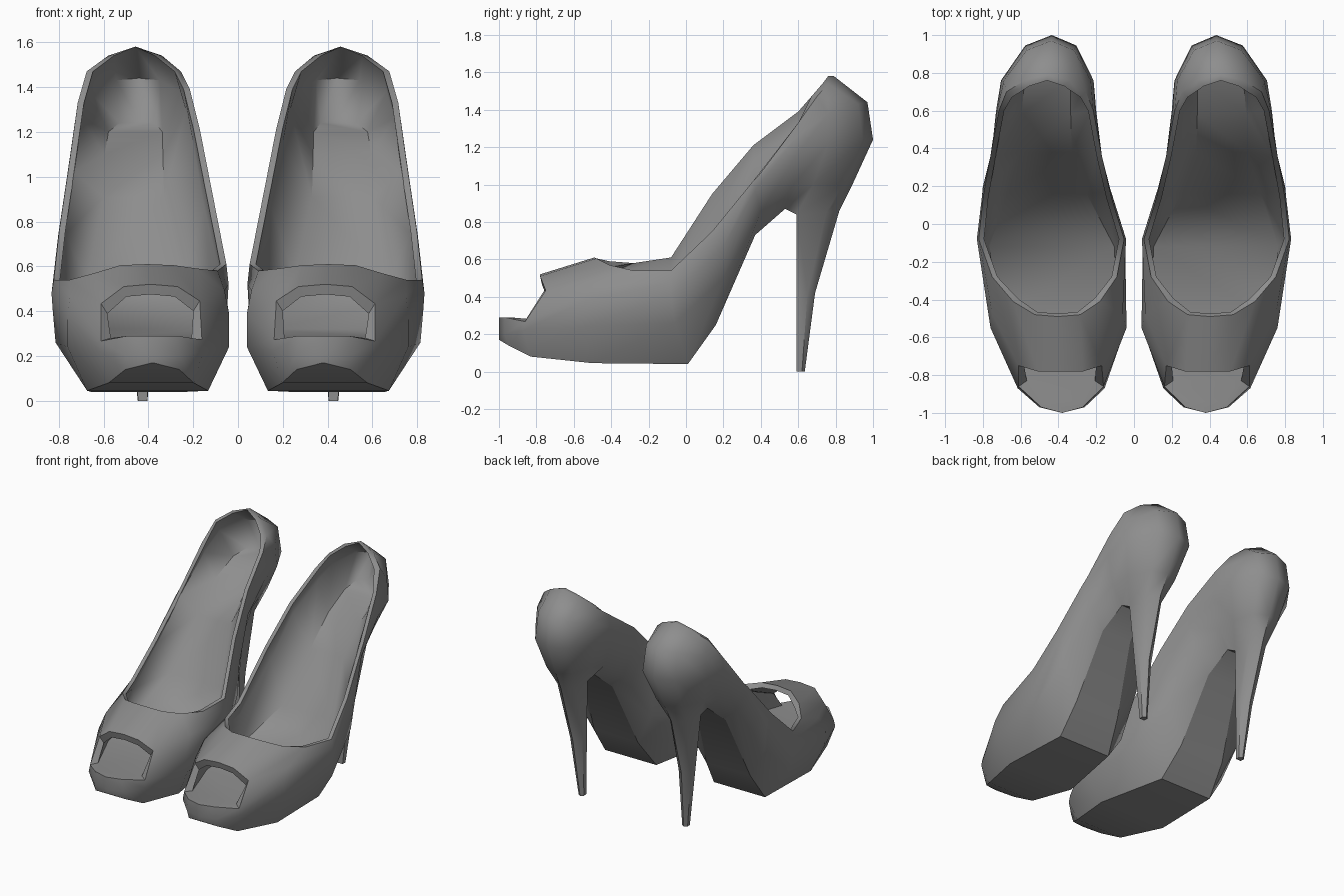
import bpy, bmesh, math

if "Cube" in bpy.data.objects:
    bpy.data.objects.remove(bpy.data.objects["Cube"])

# Pair of peep-toe platform pumps. Each rail runs from toe centre to heel centre
# as (y, z, half_width); both sides of a shoe come from the same rail.
SOLE = [(-1, .17, 0), (-.95, .14, .12), (-.83, .08, .19), (-.5, .045, .27), (.01, .04, .21),
        (.16, .25, .18), (.37, .73, .12), (.53, .87, .085), (.59, .84, .07), (.75, .85, .07), (.82, .86, 0)]
LOW = [(-1, .2, 0), (-.97, .2, .12), (-.87, .22, .23), (-.54, .24, .36), (-.06, .26, .375),
       (.2, .5, .32), (.4, .85, .23), (.56, .98, .19), (.68, 1, .16), (.84, 1, .105), (.89, 1, 0)]
LIP = [(-1, .29, 0), (-.97, .29, .11), (-.86, .27, .225), (-.55, .38, .36), (-.08, .42, .39),
       (.2, .7, .335), (.37, 1, .29), (.6, 1.18, .265), (.76, 1.22, .245), (.945, 1.24, .135), (1, 1.24, 0)]
VAMP = [(-.78, .52, 0), (-.78, .51, .12), (-.75, .44, .22), (-.48, .48, .345), (-.08, .5, .395),
        (.17, .8, .34), (.36, 1.08, .295), (.6, 1.28, .26), (.76, 1.38, .23), (.92, 1.43, .125), (.97, 1.44, 0)]
RIM = [(-.49, .61, 0), (-.48, .605, .12), (-.41, .58, .23), (-.28, .56, .33), (-.08, .575, .385),
       (.14, .85, .34), (.36, 1.11, .295), (.6, 1.36, .25), (.7, 1.47, .21), (.76, 1.54, .12), (.79, 1.58, 0)]
INSOLE = [(-.97, .29, 0), (-.94, .29, .10), (-.83, .28, .18), (-.5, .28, .31), (-.12, .32, .33),
          (.16, .55, .21), (.38, .91, .135), (.58, 1.1, .13), (.77, 1.2, .12), (.86, 1.24, .08), (.89, 1.26, 0)]
HEEL = [[(.59, .42, .045), (.65, .42, .05), (.69, .42, 0)],
        [(.59, 0, .02), (.62, 0, .022), (.635, 0, 0)]]
TILT = [0, 0, .01, .02, .035, .1, .1, .03, 0, 0, 0]      # inner edge sits higher than outer
CENTRE = [(-1, .38), (-.54, .40), (-.1, .435), (.2, .465), (.7, .465), (1, .435)]


def centre(y):
    for (a, p), (b, q) in zip(CENTRE, CENTRE[1:]):
        if y <= b:
            return p + (q - p) * (y - a) / (b - a)
    return CENTRE[-1][1]


def inset(rail, dy, dz):
    """Lining copy of a rail, moved in by the leather thickness."""
    out = []
    for i, (y, z, w) in enumerate(rail):
        w = max(w - .028, 0) if i > 1 else w * .9
        out.append((y + (dy if i < 3 else -.03 if i > 7 else 0), z - (dz if i < 3 else 0), w))
    return out


bm = bmesh.new()


def ring(rail, tilt=0, shift=0):
    """Outer side toe to heel, then inner side back to the toe."""
    n = len(rail)
    both = [(1, i) for i in range(n)] + [(-1, i) for i in range(n - 2, -1, -1)]
    if rail[0][2] == 0:
        both.pop()
    return [bm.verts.new((centre(rail[i][0]) + shift + s * rail[i][2], rail[i][0],
                          rail[i][1] - s * tilt * TILT[i])) for s, i in both]


def loft(a, b, columns=range(20)):
    for i in columns:
        j = (i + 1) % 20
        bm.faces.new((a[i], a[j], b[j], b[i]))


def fill(r, last):
    """Cross strips between the two sides of a ring."""
    bm.faces.new((r[0], r[1], r[19]))
    for i in range(1, last):
        vs = [r[i], r[i + 1], r[19 - i], r[20 - i]]
        bm.faces.new(vs if i < 9 else [r[9], r[10], r[11]])


sole, low, lip = ring(SOLE), ring(LOW), ring(LIP, .3)
vamp, rim = ring(VAMP, .6), ring(RIM, 1)
rim_in, vamp_in = ring(inset(RIM, .015, .03), 1), ring(inset(VAMP, .01, .045), .6)
insole = ring(INSOLE)
hole = (0, 1, 18, 19)
solid = range(2, 18)

# outer shell, with the toe opening left out
loft(sole, low)
loft(low, lip)
loft(lip, vamp, solid)
loft(vamp, rim)
# topline edge and lining
loft(rim, rim_in)
loft(rim_in, vamp_in)
loft(vamp_in, insole, solid)
# edges of the toe opening
loft(vamp, vamp_in, hole)
loft(lip, insole, hole)
for c in (2, 18):
    bm.faces.new((lip[c], vamp[c], vamp_in[c], insole[c]))
# footbed and underside
fill(insole, 10)
fill(sole, 8)
# stiletto heel
top = sole[8:13]
for k, rail in enumerate(HEEL):
    nxt = ring(rail, 0, -.02 - .02 * k)
    for i in range(5):
        j = (i + 1) % 5
        bm.faces.new((top[i], top[j], nxt[j], nxt[i]))
    top = nxt
bm.faces.new(top)

# crisp edge all round the sole and arch
for i in [*range(8), *range(12, 20)]:
    bm.edges.get((sole[i], sole[(i + 1) % 20])).smooth = False

bmesh.ops.recalc_face_normals(bm, faces=bm.faces)
mesh = bpy.data.meshes.new("peep_toe_pumps")
bm.to_mesh(mesh)
bm.free()
pumps = bpy.data.objects.new("peep_toe_pumps", mesh)
bpy.context.collection.objects.link(pumps)
bpy.context.view_layer.objects.active = pumps
pumps.select_set(True)
bpy.ops.object.shade_smooth_by_angle(angle=math.radians(52))

# dark grey leather
leather = bpy.data.materials.new("dark_leather")
leather.diffuse_color = (.27, .27, .27, 1)
leather.use_nodes = True
leather.node_tree.nodes["Principled BSDF"].inputs["Base Color"].default_value = leather.diffuse_color
mesh.materials.append(leather)

# second shoe
mirror = pumps.modifiers.new("pair", 'MIRROR')
mirror.use_mirror_merge = False
